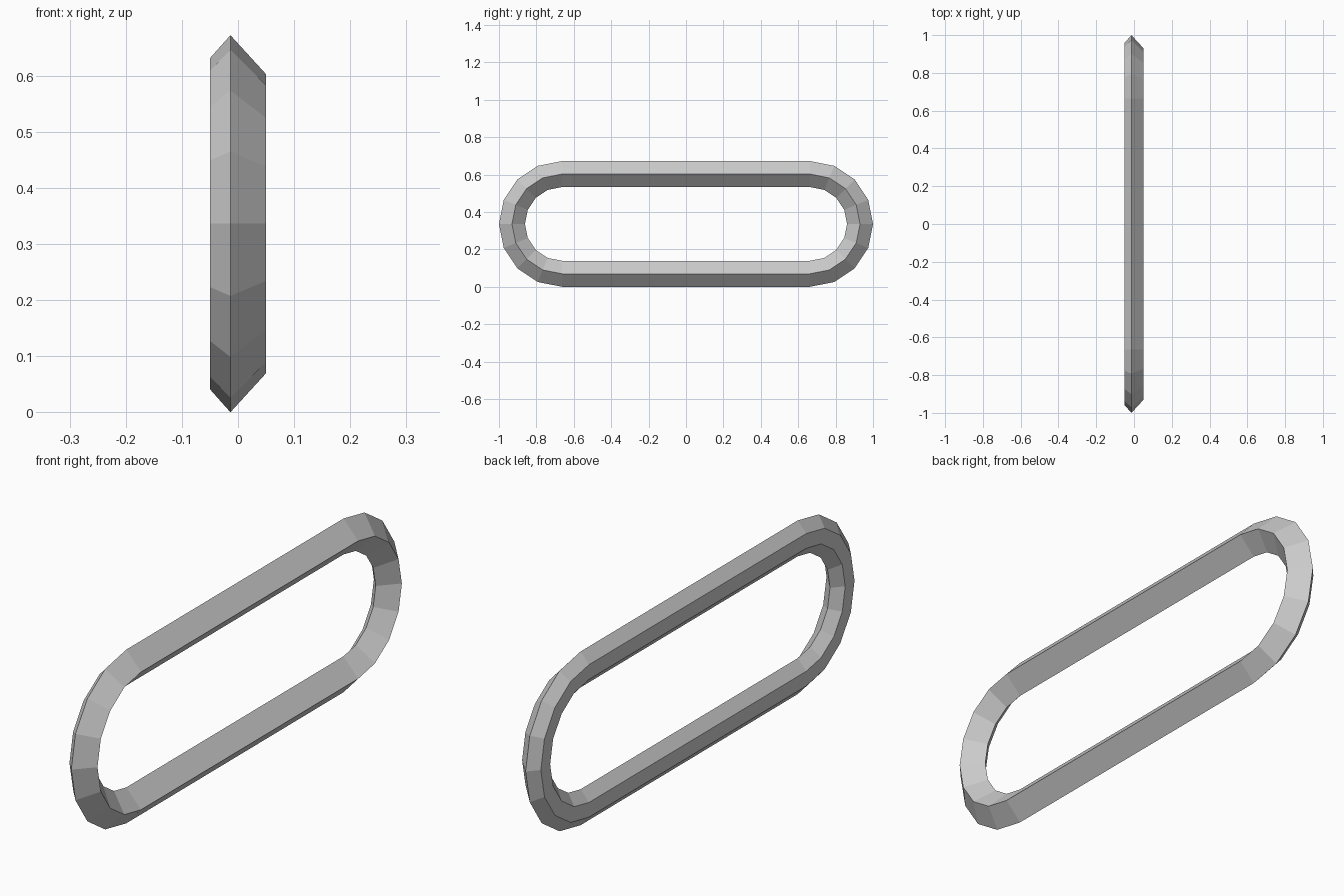
import bpy, bmesh
from math import sin, cos, pi

if "Cube" in bpy.data.objects:
    bpy.data.objects.remove(bpy.data.objects["Cube"])

HALF = 0.664      # distance from middle to each end-arc centre
MID_Z = 0.336
STEPS = 8         # facets per half-circle end

# Cross-section: (x, radius from arc centre), a diamond with a cut-off back
profile = [(0.05, 0.2665), (-0.0135, 0.336), (-0.05, 0.295),
           (-0.05, 0.238), (-0.0135, 0.197)]

# Stations around the stadium path: (arc centre y, angle)
path = [(side * HALF, start + pi * i / STEPS)
        for side, start in ((1, -pi / 2), (-1, pi / 2))
        for i in range(STEPS + 1)]

# Sweep the cross-section around the path
bm = bmesh.new()
rings = [[bm.verts.new((x, cy + r * cos(a), MID_Z + r * sin(a))) for x, r in profile]
         for cy, a in path]
n = len(profile)
for i, ring in enumerate(rings):
    nxt = rings[(i + 1) % len(rings)]
    for j in range(n):
        k = (j + 1) % n
        bm.faces.new((ring[j], ring[k], nxt[k], nxt[j]))
bmesh.ops.recalc_face_normals(bm, faces=bm.faces)

mesh = bpy.data.meshes.new("chain_link")
bm.to_mesh(mesh)
bm.free()
link = bpy.data.objects.new("chain_link", mesh)
bpy.context.collection.objects.link(link)
